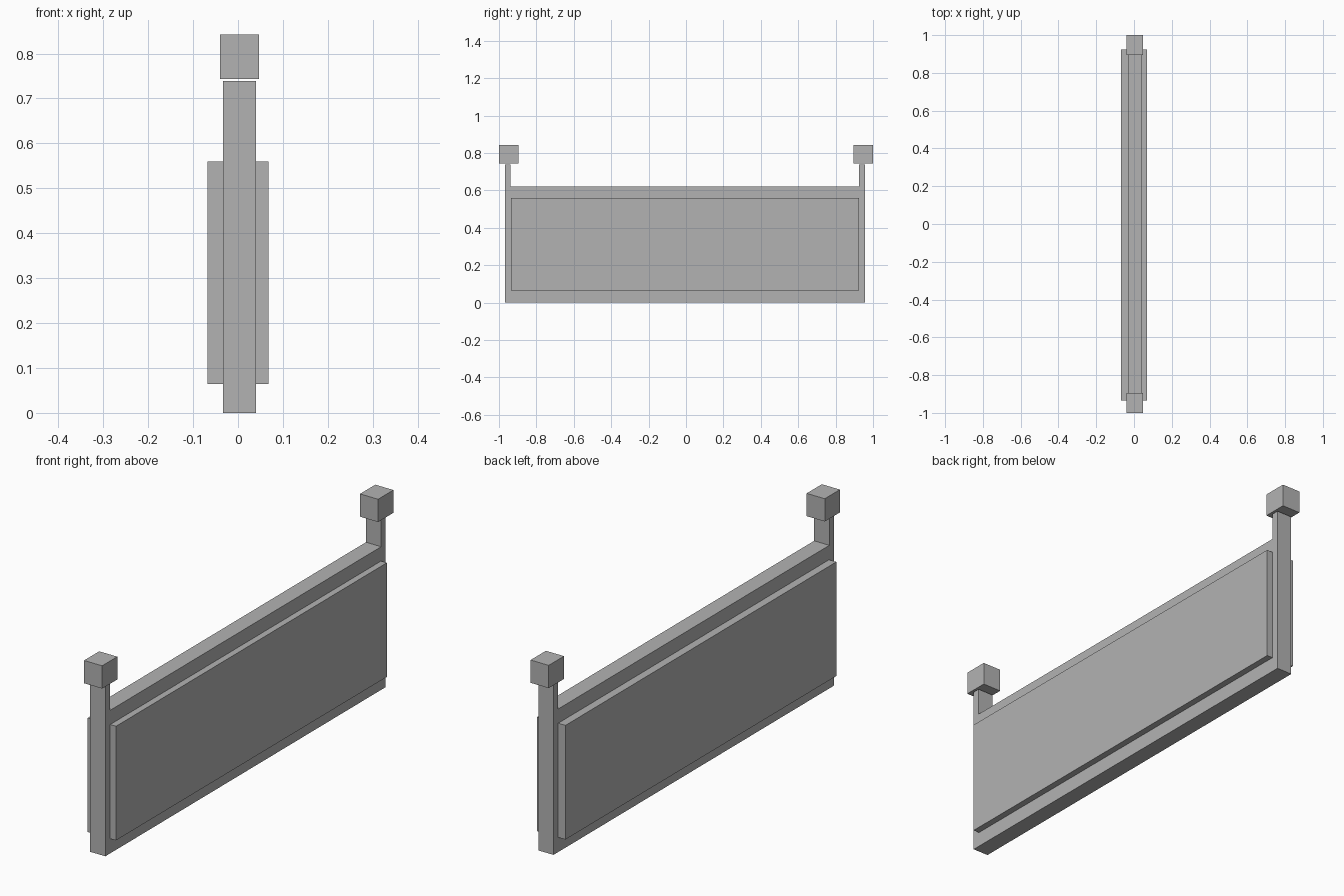
import bpy
import bmesh
from mathutils import Vector

cube = bpy.data.objects.get("Cube")
if cube:
    bpy.data.objects.remove(cube, do_unlink=True)

# Single plain grey
grey = bpy.data.materials.new("plain_grey")
grey.use_nodes = True
grey.diffuse_color = (0.45, 0.45, 0.45, 1)
grey.node_tree.nodes["Principled BSDF"].inputs["Base Color"].default_value = grey.diffuse_color


def finish(name, bm):
    bmesh.ops.recalc_face_normals(bm, faces=bm.faces)
    mesh = bpy.data.meshes.new(name)
    bm.to_mesh(mesh)
    bm.free()
    mesh.materials.append(grey)
    obj = bpy.data.objects.new(name, mesh)
    bpy.context.collection.objects.link(obj)
    return obj


def box(name, low, high):
    low, high = Vector(low), Vector(high)
    bm = bmesh.new()
    bmesh.ops.create_cube(bm, size=1)
    bmesh.ops.scale(bm, vec=high - low, verts=bm.verts)
    bmesh.ops.translate(bm, vec=(low + high) / 2, verts=bm.verts)
    return finish(name, bm)


# Wall with a raised post at each end, one profile extruded across x
x0, x1 = -0.033, 0.04
front, back = -0.968, 0.957
post, post_top, wall_top = 0.031, 0.739, 0.622
profile = [(front, 0), (back, 0), (back, post_top), (back - post, post_top),
           (back - post, wall_top), (front + post, wall_top),
           (front + post, post_top), (front, post_top)]
bm = bmesh.new()
face = bm.faces.new([bm.verts.new((x0, y, z)) for y, z in profile])
extruded = bmesh.ops.extrude_face_region(bm, geom=[face])["geom"]
bmesh.ops.translate(bm, vec=(x1 - x0, 0, 0),
                    verts=[v for v in extruded if isinstance(v, bmesh.types.BMVert)])
finish("wall_with_posts", bm)

# Raised panel on each broad side
for name, xa, xb in (("right_panel", -0.068, x0), ("left_panel", x1, 0.068)):
    box(name, (xa, -0.935, 0.064), (xb, 0.925, 0.56))

# Block caps floating just above the posts
for name, ya, yb in (("front_cap", -1, -0.896), ("back_cap", 0.895, 1)):
    box(name, (-0.04, ya, 0.743), (0.047, yb, 0.842))
